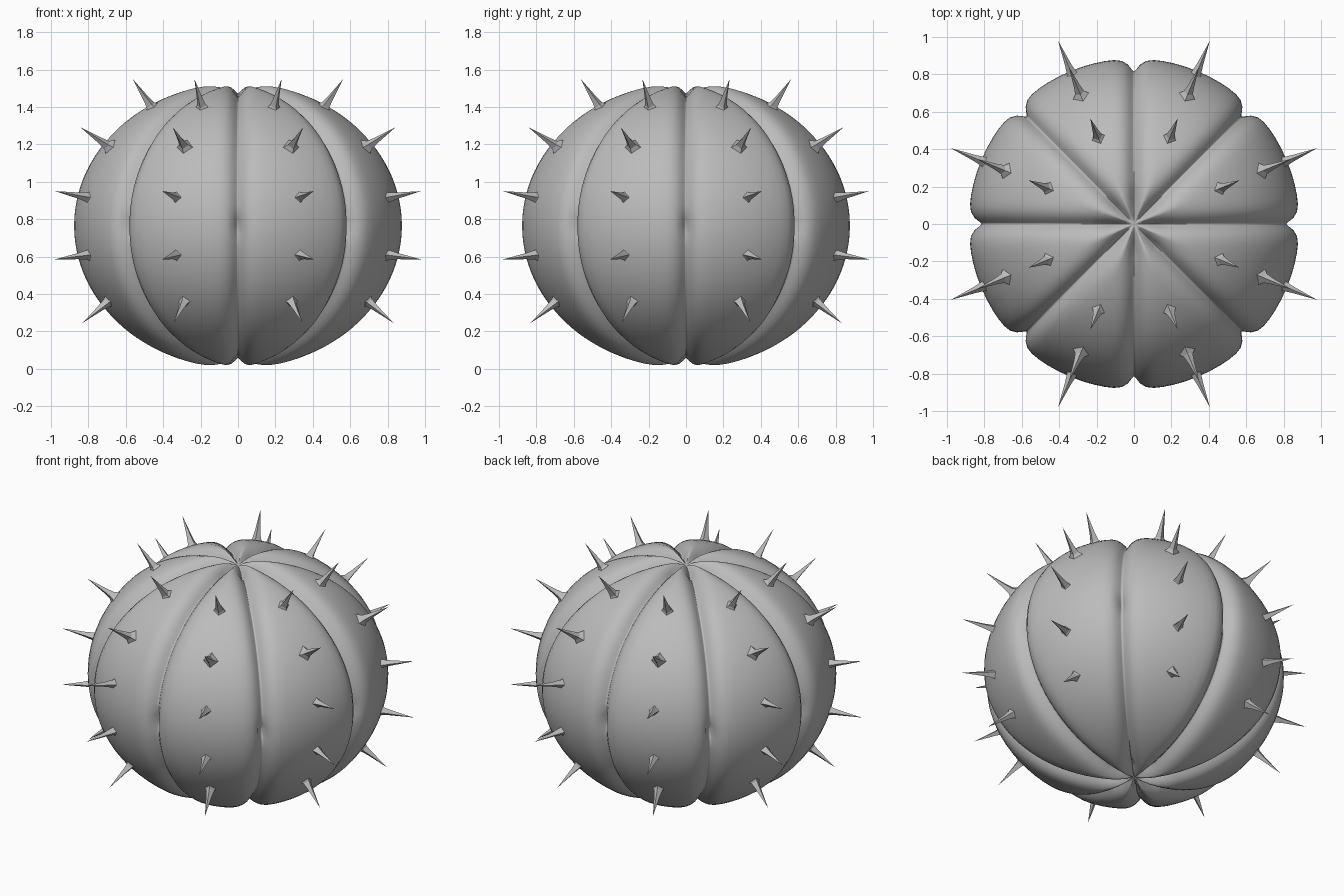
import bpy
import bmesh
from math import sin, cos, pi, exp
from mathutils import Vector

cube = bpy.data.objects.get("Cube")
if cube:
    bpy.data.objects.remove(cube, do_unlink=True)

LOBES = 8
WIDE, HIGH, MID = 0.885, 0.77, 0.765
STEPS, RINGS = 16, 56

grey = bpy.data.materials.new("plain grey")
grey.use_nodes = True
grey.diffuse_color = (0.5, 0.5, 0.5, 1)
grey.node_tree.nodes["Principled BSDF"].inputs["Base Color"].default_value = (0.5, 0.5, 0.5, 1)


def add_object(name, bm):
    bmesh.ops.recalc_face_normals(bm, faces=bm.faces)
    mesh = bpy.data.meshes.new(name)
    bm.to_mesh(mesh)
    bm.free()
    mesh.materials.append(grey)
    obj = bpy.data.objects.new(name, mesh)
    bpy.context.collection.objects.link(obj)
    return obj


def skin(bm, rings):
    for a, b in zip(rings, rings[1:]):
        n = len(a)
        for i in range(n):
            bm.faces.new((a[i], a[(i + 1) % n], b[(i + 1) % n], b[i]))


def body_point(theta, gap, phi):
    """Point on the squashed ball, pushed inward near a groove."""
    rho, z = WIDE * sin(phi), HIGH * cos(phi)
    side = rho * gap
    depth = 0.065 * exp(-(side / 0.042) ** 1.3)
    pocket = exp(-(z / 0.05) ** 2) + 0.7 * exp(-((rho - 0.14) / 0.03) ** 2)
    depth += 0.04 * pocket * exp(-(side / 0.018) ** 2)
    normal = Vector((sin(phi) / WIDE, cos(phi) / HIGH)).normalized()
    rho -= depth * normal.x
    z -= depth * normal.y
    return Vector((rho * cos(theta), rho * sin(theta), z + MID))


# Ribbed body, with columns gathered towards the grooves
bm = bmesh.new()
half = pi / LOBES
columns = []
for lobe in range(LOBES):
    for s in range(STEPS):
        t = 2 * s / STEPS - 1
        u = (1 - (1 - abs(t)) ** 1.7) * (1 if t > 0 else -1)
        columns.append(((2 * lobe + 1 + u) * half, (1 - abs(u)) * half))
rings = []
for r in range(1, RINGS):
    phi = pi * r / RINGS
    rings.append([bm.verts.new(body_point(th, gap, phi)) for th, gap in columns])
skin(bm, rings)
for ring, phi in ((rings[0], 0), (rings[-1], pi)):
    pole = bm.verts.new(body_point(0, 0, phi))
    for i in range(len(ring)):
        bm.faces.new((ring[i], ring[(i + 1) % len(ring)], pole))
body = add_object("cactus_body", bm)
for poly in body.data.polygons:
    poly.use_smooth = True

# Spines: root and tip as (radius, height) along the middle of each lobe
SPINES = [((0.50, 1.40), (0.61, 1.55)), ((0.75, 1.19), (0.91, 1.29)),
          ((0.86, 0.915), (1.06, 0.95)), ((0.86, 0.61), (1.06, 0.585)),
          ((0.75, 0.36), (0.90, 0.245))]
FLARE = [(-0.12, 0.055), (0.06, 0.026), (0.3, 0.017)]

bm = bmesh.new()
for lobe in range(LOBES):
    angle = (2 * lobe + 1) * half
    out = Vector((cos(angle), sin(angle), 0))
    across = Vector((-sin(angle), cos(angle), 0))
    for root, tip in SPINES:
        start = out * root[0] + Vector((0, 0, root[1]))
        end = out * tip[0] + Vector((0, 0, tip[1]))
        up = (end - start).normalized().cross(across)
        rings = []
        for along, size in FLARE:
            centre = start.lerp(end, along)
            rings.append([bm.verts.new(centre + size * (across * cos(k * pi / 2) + up * sin(k * pi / 2)))
                          for k in range(4)])
        skin(bm, rings)
        point = bm.verts.new(end)
        for k in range(4):
            bm.faces.new((rings[-1][k], rings[-1][(k + 1) % 4], point))
        bm.faces.new(rings[0])
add_object("spines", bm)
